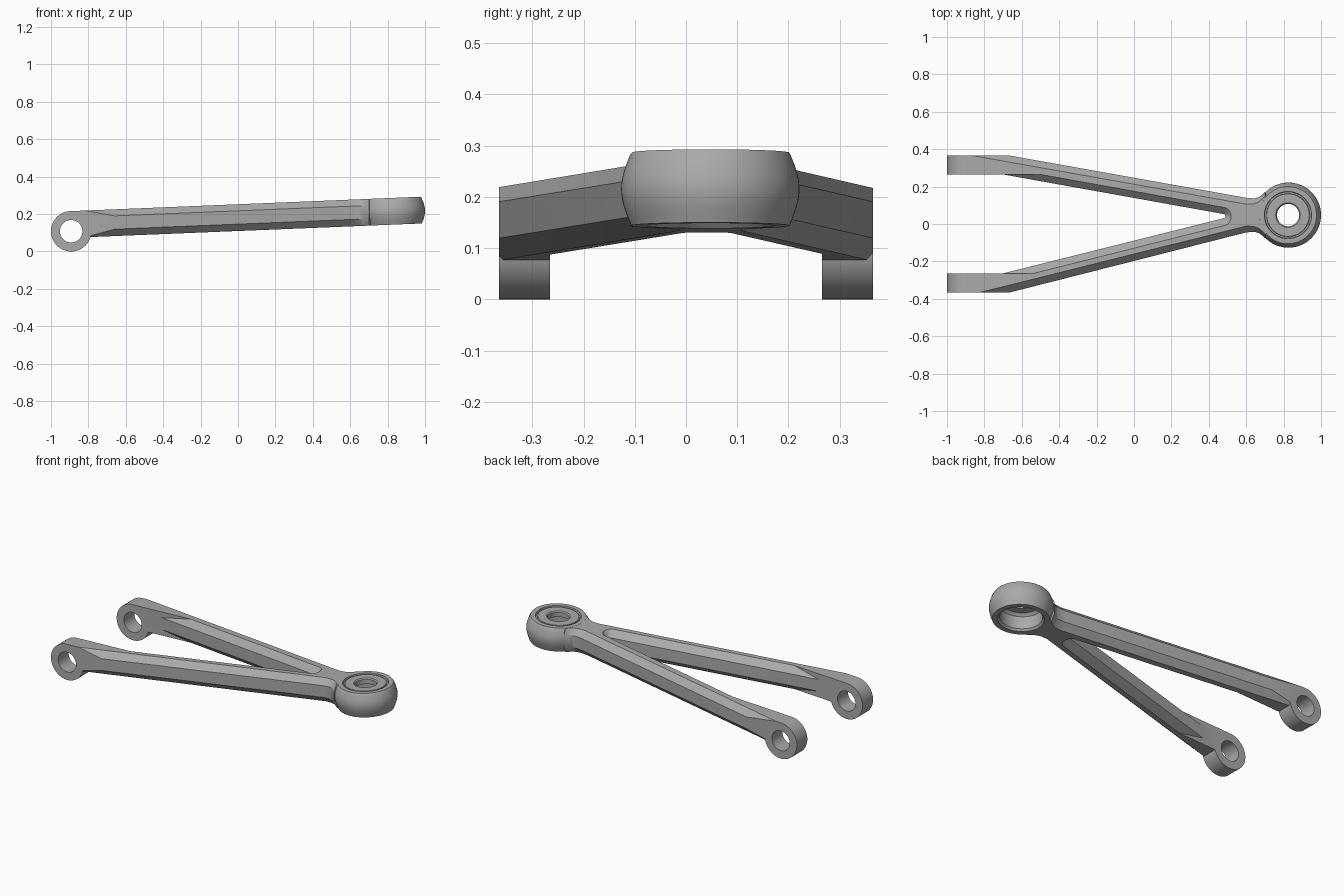
import bpy, bmesh, math
from mathutils import Vector

SLOPE = 0.041                      # the whole arm rises toward the ball joint
JOINT = Vector((0.826, 0.0475, 0.215))
EYE_X, EYE_Z, EYE_R, HOLE_R = -0.892, 0.108, 0.108, 0.06

if "Cube" in bpy.data.objects:
    bpy.data.objects.remove(bpy.data.objects["Cube"], do_unlink=True)

metal = bpy.data.materials.new("grey_metal")
metal.use_nodes = True
metal.diffuse_color = (0.4, 0.4, 0.4, 1)
metal.node_tree.nodes["Principled BSDF"].inputs["Base Color"].default_value = (0.4, 0.4, 0.4, 1)


def finish(name, bm):
    bmesh.ops.recalc_face_normals(bm, faces=bm.faces)
    mesh = bpy.data.meshes.new(name)
    bm.to_mesh(mesh)
    bm.free()
    mesh.materials.append(metal)
    obj = bpy.data.objects.new(name, mesh)
    bpy.context.collection.objects.link(obj)
    return obj


def smooth(obj):
    bpy.ops.object.select_all(action='DESELECT')
    obj.select_set(True)
    bpy.context.view_layer.objects.active = obj
    bpy.ops.object.shade_smooth_by_angle(angle=math.radians(28))


def lathe(name, profile, steps=64):
    """Revolve a closed (radius, height) profile around z."""
    bm = bmesh.new()
    rings = []
    for i in range(steps):
        a = math.tau * i / steps
        rings.append([bm.verts.new((r * math.cos(a), r * math.sin(a), z)) for r, z in profile])
    n = len(profile)
    for i in range(steps):
        a, b = rings[i], rings[(i + 1) % steps]
        for j in range(n):
            k = (j + 1) % n
            bm.faces.new((a[j], b[j], b[k], a[k]))
    return finish(name, bm)


def arc(cx, cy, rx, ry, start, end, n):
    angles = [math.radians(start + (end - start) * i / (n - 1)) for i in range(n)]
    return [(cx + rx * math.cos(a), cy + ry * math.sin(a)) for a in angles]


def flip(points):
    """Mirror across the ball joint's own centre line."""
    return [(x, 2 * JOINT.y - y) for x, y in reversed(points)]


def outline(upper, lower, upper_in, lower_in, neck, slot):
    """Closed A-shaped outline: outer edges, neck and joint, inner slot."""
    seat = arc(JOINT.x, JOINT.y, 0.138, 0.138, 140, 220, 7)
    return ([(EYE_X, 0.365), (upper, 0.365)] + neck + seat + flip(neck)
            + [(lower, -0.365), (EYE_X, -0.365), (EYE_X, -0.265), (lower_in, -0.265)]
            + arc(*slot, -90, 90, 9) + [(upper_in, 0.265), (EYE_X, 0.265)])


# Twin arms: wide middle band with chamfers to narrower top and bottom
wide = outline(-0.66, -0.66, -0.70, -0.705,
               [(0.60, 0.140), (0.645, 0.137), (0.668, 0.144), (0.685, 0.156), (0.70, 0.172)],
               (0.475, 0.042, 0.015, 0.012))
narrow = outline(-0.86, -0.82, -0.50, -0.54,
                 [(0.60, 0.106), (0.64, 0.108), (0.665, 0.117), (0.685, 0.133), (0.702, 0.15)],
                 (0.475, 0.040, 0.045, 0.05))
bm = bmesh.new()
layers = []
for points, drop in ((narrow, 0.143), (wide, 0.106), (wide, 0.035), (narrow, 0)):
    layers.append([bm.verts.new((x, y, 0.2525 + SLOPE * x - drop)) for x, y in points])
count = len(wide)
for a, b in zip(layers, layers[1:]):
    for i in range(count):
        j = (i + 1) % count
        bm.faces.new((a[i], a[j], b[j], b[i]))
bm.faces.new(layers[0])
bm.faces.new(layers[-1])
arms = finish("twin_arms", bm)

# Bolt holes through both arm ends
bm = bmesh.new()
bmesh.ops.create_cone(bm, cap_ends=True, segments=64, radius1=HOLE_R, radius2=HOLE_R, depth=1)
cutter = finish("bolt_hole_cutter", bm)
cutter.location = (EYE_X, 0, EYE_Z)
cutter.rotation_euler.x = math.pi / 2
cutter.hide_render = True
cut = arms.modifiers.new("bolt_holes", 'BOOLEAN')
cut.operation = 'DIFFERENCE'
cut.solver = 'EXACT'
cut.object = cutter
bpy.context.view_layer.objects.active = arms
bpy.ops.object.modifier_apply(modifier=cut.name)
bpy.data.objects.remove(cutter, do_unlink=True)
smooth(arms)

# Mounting eyes
for side, y in (("left", 0.315), ("right", -0.315)):
    eye = lathe(side + "_mounting_eye",
                [(HOLE_R, -0.05), (EYE_R, -0.05), (EYE_R, 0.05), (HOLE_R, 0.05)])
    eye.location = (EYE_X, y, EYE_Z)
    eye.rotation_euler.x = math.pi / 2
    smooth(eye)

# Ball joint housing: bulged wall, grooved top, bore open from below
wall = [(0.157 + 0.017 * math.cos(t * math.pi / 2), 0.066 * t)
        for t in (i / 6 - 1 for i in range(13))]
housing = lathe("ball_joint_housing",
                [(0.125, -0.0715), (0.155, -0.0715)] + wall
                + [(0.153, 0.0715), (0.126, 0.0715), (0.124, 0.056), (0.116, 0.056),
                   (0.114, 0.069), (0.066, 0.069), (0.06, 0.063), (0.06, 0.035),
                   (0.1, 0.03), (0.115, 0.015), (0.115, -0.06)])
housing.location = JOINT
housing.rotation_euler.y = -math.atan(SLOPE)
smooth(housing)
